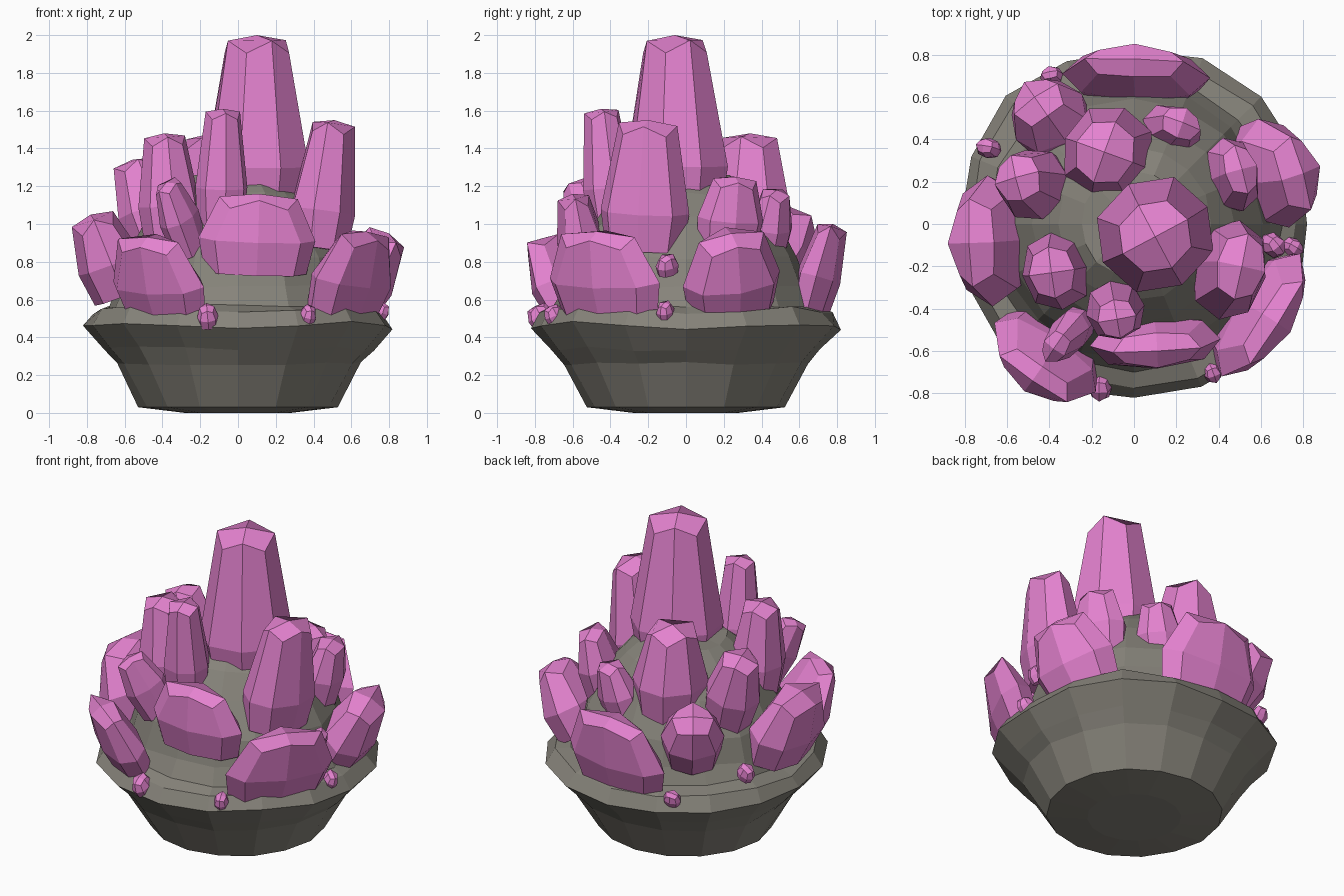
import bpy, bmesh, math, random
from mathutils import Vector, Matrix

if "Cube" in bpy.data.objects:
    bpy.data.objects.remove(bpy.data.objects["Cube"])

random.seed(4)


def material(name, rgb):
    m = bpy.data.materials.new(name)
    m.diffuse_color = (*rgb, 1)
    m.use_nodes = True
    m.node_tree.nodes["Principled BSDF"].inputs["Base Color"].default_value = m.diffuse_color
    return m


PINK = material("pink crystal", (0.78, 0.225, 0.63))
STONE = material("grey stone", (0.24, 0.228, 0.195))


def finish(bm, name, mat):
    bmesh.ops.recalc_face_normals(bm, faces=bm.faces)
    me = bpy.data.meshes.new(name)
    bm.to_mesh(me)
    bm.free()
    me.materials.append(mat)
    ob = bpy.data.objects.new(name, me)
    bpy.context.collection.objects.link(ob)
    return ob


def bridge(bm, a, b):
    n = len(a)
    for i in range(n):
        bm.faces.new((a[i], a[(i + 1) % n], b[(i + 1) % n], b[i]))


# Stone: a faceted bowl with a lumpy mound on top, fuller on the diagonals
def rock():
    bm = bmesh.new()
    n = 16
    profile = [(0.28, 0.0), (0.525, 0.03), (0.645, 0.26), (0.715, 0.34), (0.825, 0.45),
               (0.77, 0.53), (0.69, 0.57), (0.645, 0.67), (0.60, 0.82),
               (0.475, 1.03), (0.36, 1.16), (0.25, 1.25)]
    rings = []
    for k, (r, z) in enumerate(profile):
        ring = []
        for i in range(n):
            a = 2 * math.pi * i / n
            diag = math.sin(2 * a) ** 2
            j = 0.01 if k < 6 else 0.02
            rr = r * (1 + random.uniform(-j, j))
            dz = random.uniform(-0.012, 0.012) if k > 1 else 0
            if 2 <= k <= 5:
                rr *= 1 + 0.035 * diag
                dz += 0.025 * diag if k > 3 else 0
            ring.append(bm.verts.new((rr * math.cos(a), rr * math.sin(a), z + dz)))
        rings.append(ring)
    for a, b in zip(rings, rings[1:]):
        bridge(bm, a, b)
    for ring, z in ((rings[0], 0.0), (rings[-1], 1.28)):
        c = bm.verts.new((0, 0, z))
        for i in range(0, n, 2):
            bm.faces.new((ring[i], ring[i + 1], ring[(i + 2) % n], c))
    finish(bm, "stone_base", STONE)


# Crystal: eight tapered sides with a cap of four facets.
# Widest ring sits at base, the root continues down into the stone.
def crystal(name, base, top, rx, ry, deg, taper=0.7, root=0.2, lift=0.0):
    base, top = Vector(base), Vector(top)
    base = base.lerp(top, lift)
    axis = top - base
    h = axis.length
    cap = min(0.55 * taper * math.sqrt(rx * ry), h * 0.4)
    bm = bmesh.new()

    def ring(scale, z, corner_drop=0.0):
        out = []
        for i in range(8):
            a = math.pi * i / 4
            s = scale * (1.04 if i % 2 else 1.0)
            out.append(bm.verts.new((rx * s * math.cos(a), ry * s * math.sin(a),
                                     z - corner_drop * (i % 2))))
        return out

    low, mid = ring(0.87, -root), ring(1.0, 0)
    high = ring(taper, h - cap * 0.3, cap * 0.7)
    bridge(bm, low, mid)
    bridge(bm, mid, high)
    bm.faces.new(low)
    apex = bm.verts.new((0, 0, h))
    for i in range(0, 8, 2):
        bm.faces.new((high[i], high[i + 1], high[(i + 2) % 8], apex))
    tilt = Vector((0, 0, 1)).rotation_difference(axis).to_matrix().to_4x4()
    spin = Matrix.Rotation(math.radians(deg), 4, "Z")
    bm.transform(Matrix.Translation(base) @ tilt @ spin)
    finish(bm, name, PINK)


rock()

crystal("main_crystal", (0.10, -0.05, 1.30), (0.10, -0.06, 2.0), 0.28, 0.27, 28, 0.62, 0.2)

# Upright crystals around the mound: base, top, radii, spin
uprights = [
    ((-0.12, 0.33, 1.04), (-0.14, 0.34, 1.48), 0.23, 0.215, 70),
    ((0.44, -0.22, 0.98), (0.51, -0.20, 1.55), 0.175, 0.24, -12),
    ((-0.09, -0.40, 1.12), (-0.08, -0.45, 1.61), 0.14, 0.14, 10),
    ((-0.36, -0.22, 1.03), (-0.39, -0.23, 1.48), 0.165, 0.185, 8),
    ((-0.46, 0.18, 1.02), (-0.56, 0.22, 1.34), 0.17, 0.17, 15),
    ((-0.39, 0.49, 0.85), (-0.47, 0.60, 1.06), 0.19, 0.175, 35),
    ((0.17, 0.44, 0.95), (0.23, 0.48, 1.18), 0.145, 0.115, -20),
    ((0.46, 0.23, 0.99), (0.51, 0.26, 1.25), 0.12, 0.18, 15),
    ((-0.30, -0.51, 1.0), (-0.38, -0.59, 1.22), 0.09, 0.13, -35),
]
for k, (b, t, rx, ry, deg) in enumerate(uprights):
    crystal(f"upright_crystal_{k + 1}", b, t, rx, ry, deg, 0.66, 0.2, 0.15)

# Broad crystals leaning outwards: radius and height, wide along the rim
broad = [
    ((0.66, 0.24, 0.71), (0.80, 0.24, 0.95), 0.165, 0.27, 18),
    ((-0.68, -0.08, 0.79), (-0.78, -0.09, 1.05), 0.175, 0.31, 2),
    ((-0.42, -0.63, 0.68), (-0.48, -0.74, 0.93), 0.12, 0.29, 55),
    ((0.10, -0.56, 0.92), (0.11, -0.60, 1.16), 0.125, 0.31, 93),
    ((0.60, -0.43, 0.70), (0.68, -0.47, 0.96), 0.125, 0.345, -33),
    ((0.01, 0.70, 0.71), (0.0, 0.78, 1.00), 0.12, 0.35, 88),
]
for k, (b, t, rx, ry, deg) in enumerate(broad):
    crystal(f"broad_crystal_{k + 1}", b, t, rx, ry, deg, 0.67, 0.18)

# Tiny buds on the ledge: position, size
buds = [((-0.16, -0.77, 0.51), 0.07), ((0.37, -0.70, 0.52), 0.055),
        ((0.66, -0.10, 0.78), 0.065), ((0.75, -0.11, 0.54), 0.055),
        ((-0.69, 0.36, 0.66), 0.06), ((-0.39, 0.70, 0.54), 0.055)]
for k, (p, s) in enumerate(buds):
    p = Vector(p)
    out = Vector((p.x, p.y, 0)).normalized() * 0.2
    axis = (out + Vector((0, 0, 0.4))).normalized()
    crystal(f"crystal_bud_{k + 1}", p, p + axis * s * 0.9, s * 0.8, s, 20 * k, 0.72, s * 0.7)
